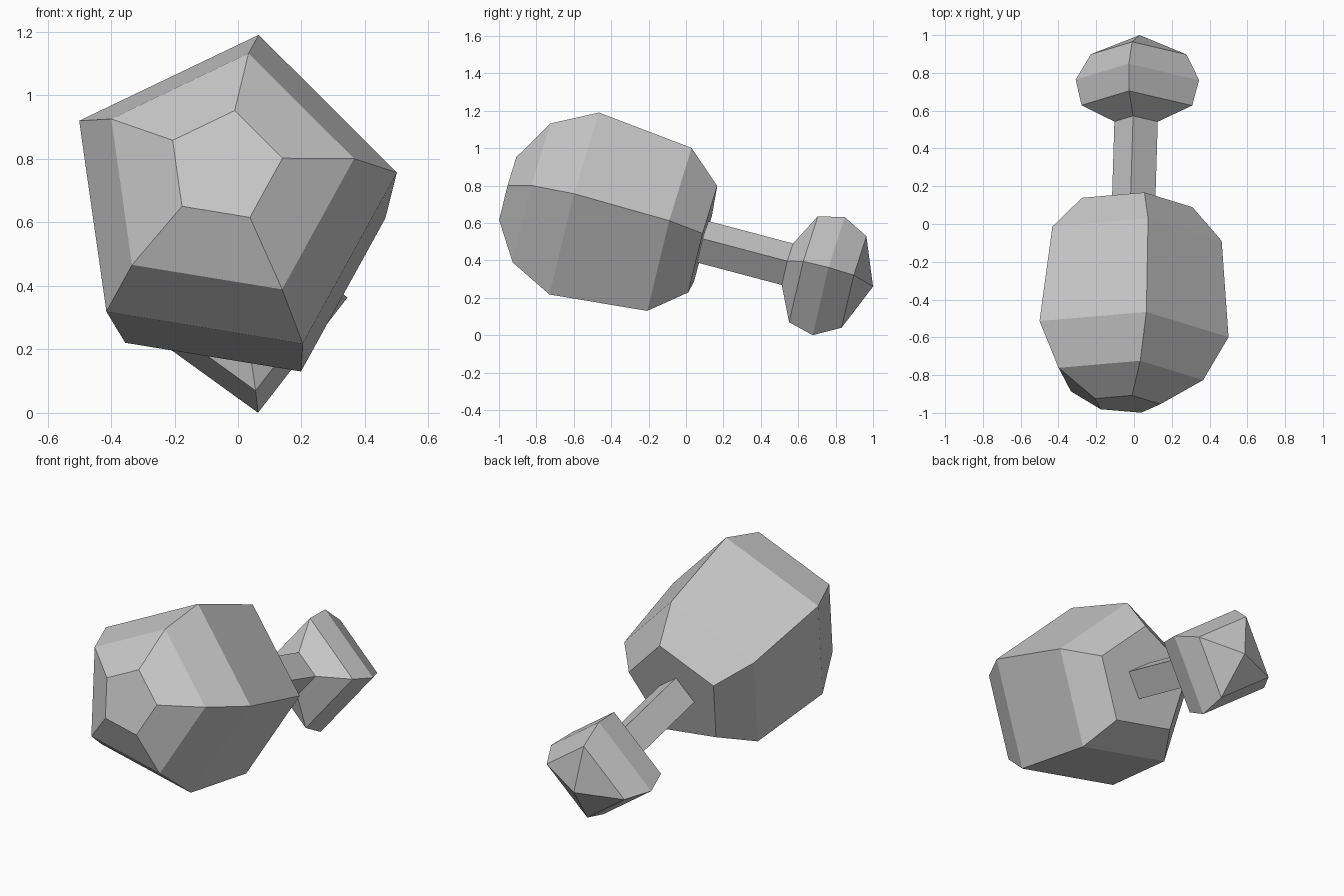
import bpy, bmesh, math
from mathutils import Vector

if "Cube" in bpy.data.objects:
    bpy.data.objects.remove(bpy.data.objects["Cube"])

grey = bpy.data.materials.new("light grey")
grey.diffuse_color = (0.58, 0.58, 0.58, 1)
grey.use_nodes = True
grey.node_tree.nodes["Principled BSDF"].inputs["Base Color"].default_value = grey.diffuse_color

AXIS = Vector((0.04, 0.966, -0.257)).normalized()   # shared tilted axis, front to back


def lathe(name, sides, up, rings):
    """Loft regular polygons (centre, radius) along AXIS; radius 0 makes an apex."""
    u = Vector(up)
    u = (u - AXIS * u.dot(AXIS)).normalized()
    v = AXIS.cross(u)
    bm = bmesh.new()
    loops = []
    for centre, r in rings:
        c = Vector(centre)
        if r == 0:
            loops.append([bm.verts.new(c)] * sides)
            continue
        angles = [2 * math.pi * i / sides for i in range(sides)]
        loops.append([bm.verts.new(c + r * (math.cos(a) * u + math.sin(a) * v)) for a in angles])
    for a, b in zip(loops, loops[1:]):
        for i in range(sides):
            j = (i + 1) % sides
            corners = [a[i], a[j], b[j], b[i]]
            bm.faces.new(list(dict.fromkeys(corners)))
    for loop, radius in ((loops[0], rings[0][1]), (loops[-1], rings[-1][1])):
        if radius:
            bm.faces.new(loop)
    bmesh.ops.recalc_face_normals(bm, faces=bm.faces)
    mesh = bpy.data.meshes.new(name)
    bm.to_mesh(mesh)
    bm.free()
    mesh.materials.append(grey)
    obj = bpy.data.objects.new(name, mesh)
    bpy.context.collection.objects.link(obj)
    return obj


# Large five-sided head
lathe("head", 5, (0.176, 0.238, 0.955), [
    ((-0.043, -0.953, 0.776), 0.185),
    ((-0.039, -0.825, 0.743), 0.409),
    ((-0.029, -0.597, 0.681), 0.535),
    ((-0.010, -0.088, 0.545), 0.479),
    ((0.000, 0.090, 0.500), 0.313),
])

# Four-sided handle flaring into the knob, closed by a pointed end
KNOB_UP = (-0.137, 0.251, 0.958)
lathe("handle_and_knob", 4, KNOB_UP, [
    ((-0.003, 0.085, 0.501), 0.116),
    ((0.011, 0.542, 0.380), 0.116),
    ((0.015, 0.628, 0.353), 0.296),
    ((0.018, 0.763, 0.316), 0.330),
    ((0.025, 0.898, 0.285), 0.256),
    ((0.030, 1.000, 0.260), 0),
])
